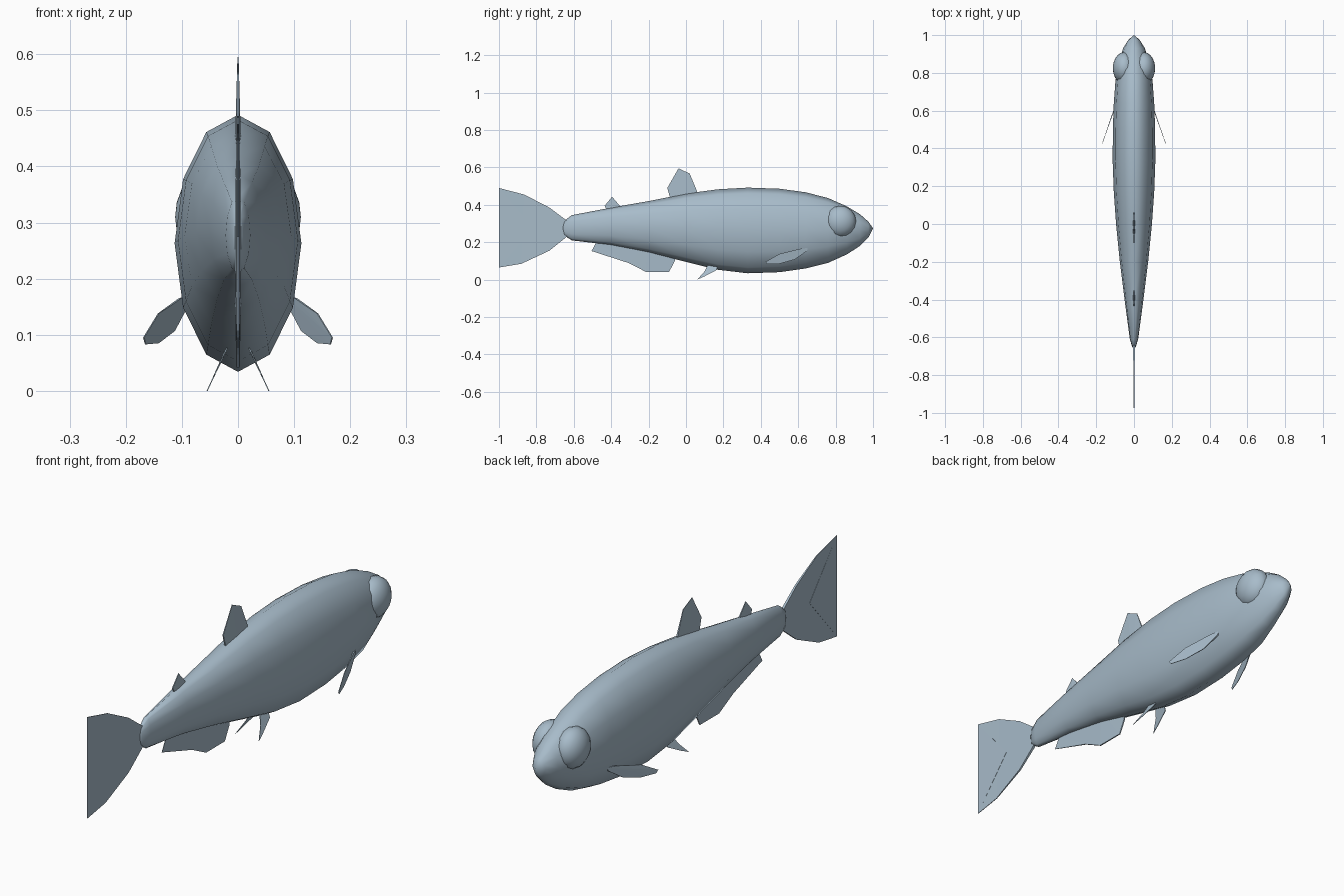
import bpy
import bmesh
from math import sin, cos, pi, dist

cube = bpy.data.objects.get("Cube")
if cube:
    bpy.data.objects.remove(cube)

# Single blue-grey colour
SKIN = (0.39, 0.50, 0.59, 1.0)
skin = bpy.data.materials.new("blue grey skin")
skin.use_nodes = True
skin.diffuse_color = SKIN
skin.node_tree.nodes["Principled BSDF"].inputs["Base Color"].default_value = SKIN


def finish(bm, name, smooth=False):
    bmesh.ops.recalc_face_normals(bm, faces=bm.faces)
    mesh = bpy.data.meshes.new(name)
    bm.to_mesh(mesh)
    bm.free()
    mesh.materials.append(skin)
    for poly in mesh.polygons:
        poly.use_smooth = smooth
    obj = bpy.data.objects.new(name, mesh)
    bpy.context.scene.collection.objects.link(obj)
    return obj


# Body: twelve-sided rings along y, each (y, bottom, top, half width)
SIDES = 12
STATIONS = [
    (-0.65, 0.235, 0.315, 0.010), (-0.61, 0.21, 0.345, 0.022),
    (-0.40, 0.185, 0.385, 0.050), (-0.20, 0.145, 0.42, 0.075),
    (0.00, 0.095, 0.46, 0.095), (0.17, 0.053, 0.483, 0.107),
    (0.33, 0.034, 0.492, 0.113), (0.50, 0.04, 0.486, 0.112),
    (0.64, 0.06, 0.467, 0.107), (0.76, 0.09, 0.436, 0.098),
    (0.86, 0.135, 0.392, 0.080), (0.93, 0.18, 0.35, 0.058),
    (0.975, 0.225, 0.31, 0.030),
]


def build_body():
    bm = bmesh.new()
    rings = []
    for y, low, high, width in STATIONS:
        mid, half = (low + high) / 2, (high - low) / 2
        ring = []
        for i in range(SIDES):
            a = 2 * pi * i / SIDES
            # The lower jaw is a little narrower than the snout
            jaw = 0.85 if y > 0.85 and cos(a) < -0.1 else 1.0
            ring.append(bm.verts.new((width * jaw * sin(a), y, mid + half * cos(a))))
        rings.append(ring)
    for a, b in zip(rings, rings[1:]):
        for i in range(SIDES):
            j = (i + 1) % SIDES
            bm.faces.new((a[i], a[j], b[j], b[i]))
    for ring, y, z in ((rings[0], -0.665, 0.277), (rings[-1], 1.0, 0.275)):
        pole = bm.verts.new((0, y, z))
        for i in range(SIDES):
            bm.faces.new((ring[i], ring[(i + 1) % SIDES], pole))
    finish(bm, "body", True)


# Fins: plates that thin out away from the first outline point (the root)
def fin(name, outline, half=0.006, offset=lambda y, z: 0.0, side=1):
    reach = max(dist(outline[0], p) for p in outline)
    bm = bmesh.new()
    sheets = []
    for s in (-1, 1):
        sheet = []
        for y, z in outline:
            t = max(0.001, half * (1 - dist(outline[0], (y, z)) / reach))
            sheet.append(bm.verts.new((side * (offset(y, z) + s * t), y, z)))
        sheets.append(sheet)
        bm.faces.new(sheet)
    a, b = sheets
    for i in range(len(a)):
        j = (i + 1) % len(a)
        bm.faces.new((a[i], a[j], b[j], b[i]))
    bmesh.ops.triangulate(bm, faces=[f for f in bm.faces if len(f.verts) > 4])
    finish(bm, name)


def eye(name, side):
    bm = bmesh.new()
    bmesh.ops.create_uvsphere(bm, u_segments=16, v_segments=10, radius=1)
    for v in bm.verts:
        x, y, z = v.co
        # Poles face sideways
        v.co = (side * (0.052 + 0.06 * z), 0.825 + 0.085 * x, 0.31 + 0.085 * y)
    finish(bm, name, True)


build_body()

fin("tail_fin", [(-0.62, 0.275), (-0.63, 0.31), (-0.73, 0.385), (-0.865, 0.455),
                 (-1.0, 0.49), (-0.815, 0.275), (-1.0, 0.065), (-0.88, 0.085),
                 (-0.73, 0.155), (-0.63, 0.235)])
fin("dorsal_fin", [(-0.01, 0.42), (0.06, 0.43), (0.06, 0.47), (0.02, 0.567),
                   (-0.04, 0.595), (-0.10, 0.49), (-0.08, 0.42)])
fin("rear_dorsal_fin", [(-0.39, 0.35), (-0.35, 0.37), (-0.35, 0.39),
                        (-0.395, 0.443), (-0.435, 0.395), (-0.41, 0.35)], 0.007)
fin("anal_fin", [(-0.2, 0.19), (-0.06, 0.13), (-0.06, 0.10), (-0.09, 0.042),
                 (-0.215, 0.042), (-0.31, 0.09), (-0.505, 0.153), (-0.48, 0.2)])

for label, side in (("left", 1), ("right", -1)):
    eye(label + "_eye", side)
    fin(label + "_pectoral_fin",
        [(0.655, 0.17), (0.61, 0.165), (0.50, 0.138), (0.425, 0.095),
         (0.435, 0.083), (0.50, 0.085), (0.58, 0.107), (0.645, 0.152)],
        0.003, lambda y, z: 0.107 + 0.35 * (0.6 - y), side)
    fin(label + "_pelvic_fin",
        [(0.17, 0.075), (0.12, 0.085), (0.10, 0.045), (0.06, 0.0),
         (0.10, 0.018), (0.165, 0.052)],
        0.002, lambda y, z: 0.055 - 0.46 * z, side)
